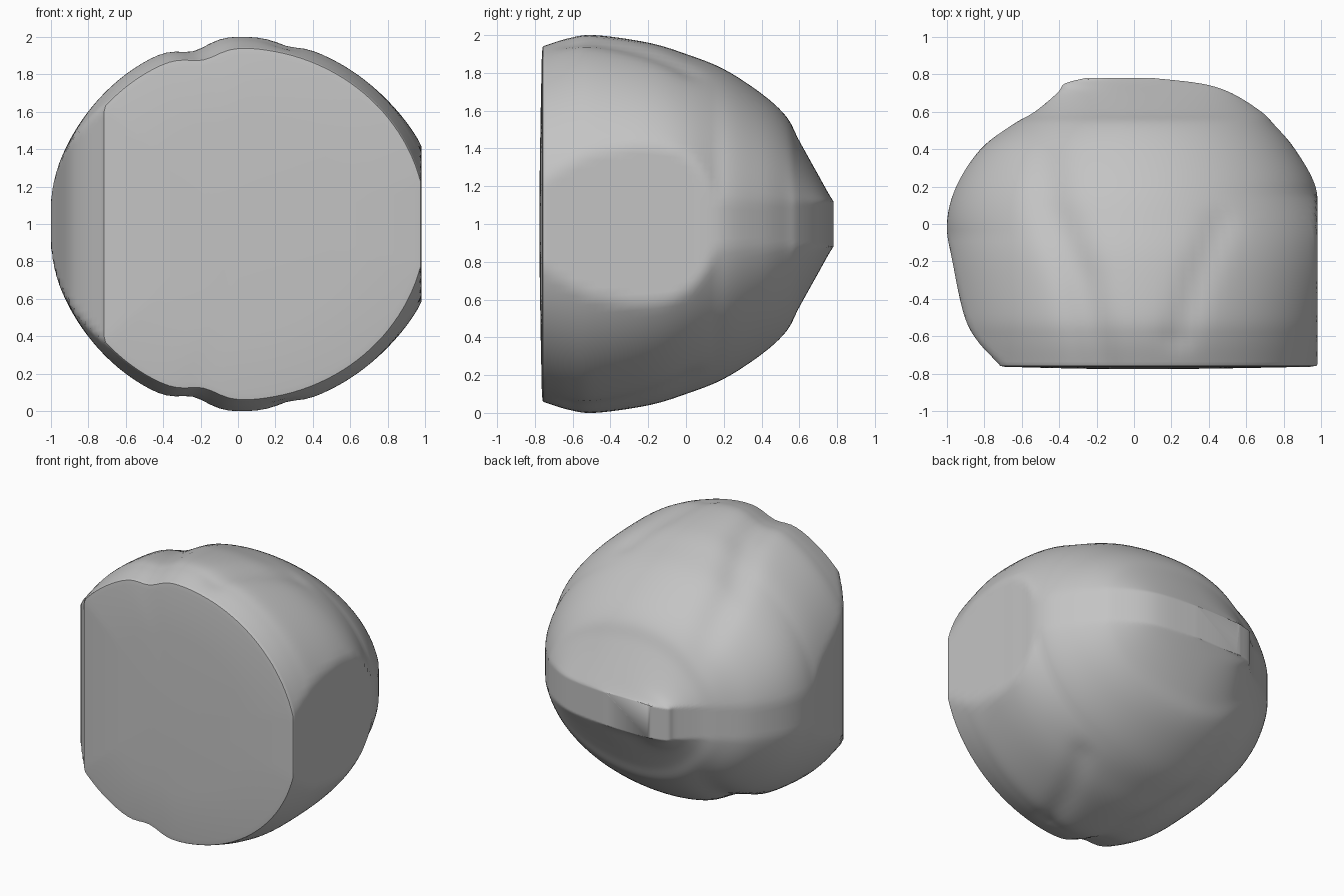
import bpy
import bmesh
import math
from mathutils import Vector

cube = bpy.data.objects.get("Cube")
if cube:
    bpy.data.objects.remove(cube, do_unlink=True)

BAND = 0.12   # half height of the upright band around the waist
HALF = 64     # section points on the upper half

# Stations from front to back: depth, left limit, right limit, half height,
# left radius, right radius
STATIONS = [
    (-.75, -.72, .98, .945, .96, 1.01),
    (-.62, -.84, .98, .985, .98, 1.035),
    (-.48, -.91, .98, 1, 1, 1.06),
    (-.2, -.97, .98, .96, 1.015, 1.09),
    (0, -1, .98, .9, 1, 1.07),
    (.2, -.95, .97, .82, .95, .97),
    (.4, -.82, .86, .69, .82, .86),
    (.53, -.65, .75, .57, .65, .76),
    (.6, -.53, .68, .44, .53, .69),
    (.7, -.41, .52, .26, .41, .53),
    (.75, -.37, .36, .17, .37, .36),
    (.78, -.26, .1, BAND, .26, .1),
]

# Shallow creases running over the top and the underside: depth, width, path
CREASES = [
    (.05, .11, [(-.18, -.8), (-.28, -.3), (-.45, .1), (-.5, .6)]),
    (.02, .08, [(.24, -.6), (.33, -.3), (.46, 0)]),
]


def smooth_stations(rows, steps):
    """Interpolate the stations with a Catmull-Rom spline."""
    result = []
    for i in range(len(rows) - 1):
        quad = (rows[max(i - 1, 0)], rows[i], rows[i + 1],
                rows[min(i + 2, len(rows) - 1)])
        for s in range(steps):
            t = s / steps
            result.append([
                b + t * ((c - a) + t * ((2 * a - 5 * b + 4 * c - d)
                                        + t * (3 * (b - c) + d - a))) / 2
                for a, b, c, d in zip(*quad)])
    result.append(rows[-1])
    return result


def crease_depth(x, y):
    p = Vector((x, y))
    total = 0
    for depth, width, path in CREASES:
        points = [Vector(q) for q in path]
        nearest = 1.0
        for a, b in zip(points, points[1:]):
            t = max(0, min(1, (p - a).dot(b - a) / (b - a).length_squared))
            nearest = min(nearest, (p - a.lerp(b, t)).length)
        total += depth * math.exp(-(nearest / width) ** 2)
    return total


def section(y, left, right, height, left_radius, right_radius):
    """Closed outline: an ellipse trimmed by the side limits."""
    reach = math.sqrt(max(0.003, 1 - (BAND / height) ** 2))
    right_radius = max(right_radius, right / reach)
    left_radius = max(left_radius, -left / reach)
    upper = []
    for i in range(HALF + 1):
        angle = math.pi * i / HALF
        c = math.cos(angle)
        x = c * (right_radius if c > 0 else left_radius)
        x = max(left, min(right, x))
        z = height * math.sin(angle)
        if z > BAND:
            z = max(BAND, z - crease_depth(x, y) * min(1, z))
        upper.append((x, z))
    lower = [(x, -z) for x, z in upper[-2:0:-1]]
    return [Vector((x, y, 1 + z)) for x, z in upper + lower]


# Rock body lofted from front to back
bm = bmesh.new()
rings = [section(*row) for row in smooth_stations(STATIONS, 6)]

# Slightly bulging front face
front = rings[0]
for scale, y in ((.995, -.758), (.96, -.763), (.6, -.77), (.25, -.775)):
    rings.insert(0, [Vector((p.x * scale, y, 1 + (p.z - 1) * scale))
                     for p in front])

loops = [[bm.verts.new(p) for p in ring] for ring in rings]
count = len(loops[0])
for near, far in zip(loops, loops[1:]):
    for i in range(count):
        j = (i + 1) % count
        bm.faces.new((near[i], near[j], far[j], far[i]))
bm.faces.new(loops[0])
bm.faces.new(loops[-1])
bmesh.ops.recalc_face_normals(bm, faces=bm.faces)

mesh = bpy.data.meshes.new("rock_body")
bm.to_mesh(mesh)
bm.free()
rock = bpy.data.objects.new("rock_body", mesh)
bpy.context.collection.objects.link(rock)

# Plain stone material
stone = bpy.data.materials.new("stone_grey")
stone.use_nodes = True
colour = (0.55, 0.55, 0.55, 1)
stone.diffuse_color = colour
for node in stone.node_tree.nodes:
    if node.type == 'BSDF_PRINCIPLED':
        node.inputs["Base Color"].default_value = colour
mesh.materials.append(stone)

# Smooth surface with crisp front and side edges
bpy.ops.object.select_all(action='DESELECT')
rock.select_set(True)
bpy.context.view_layer.objects.active = rock
bpy.ops.object.shade_smooth_by_angle(angle=math.radians(35))
